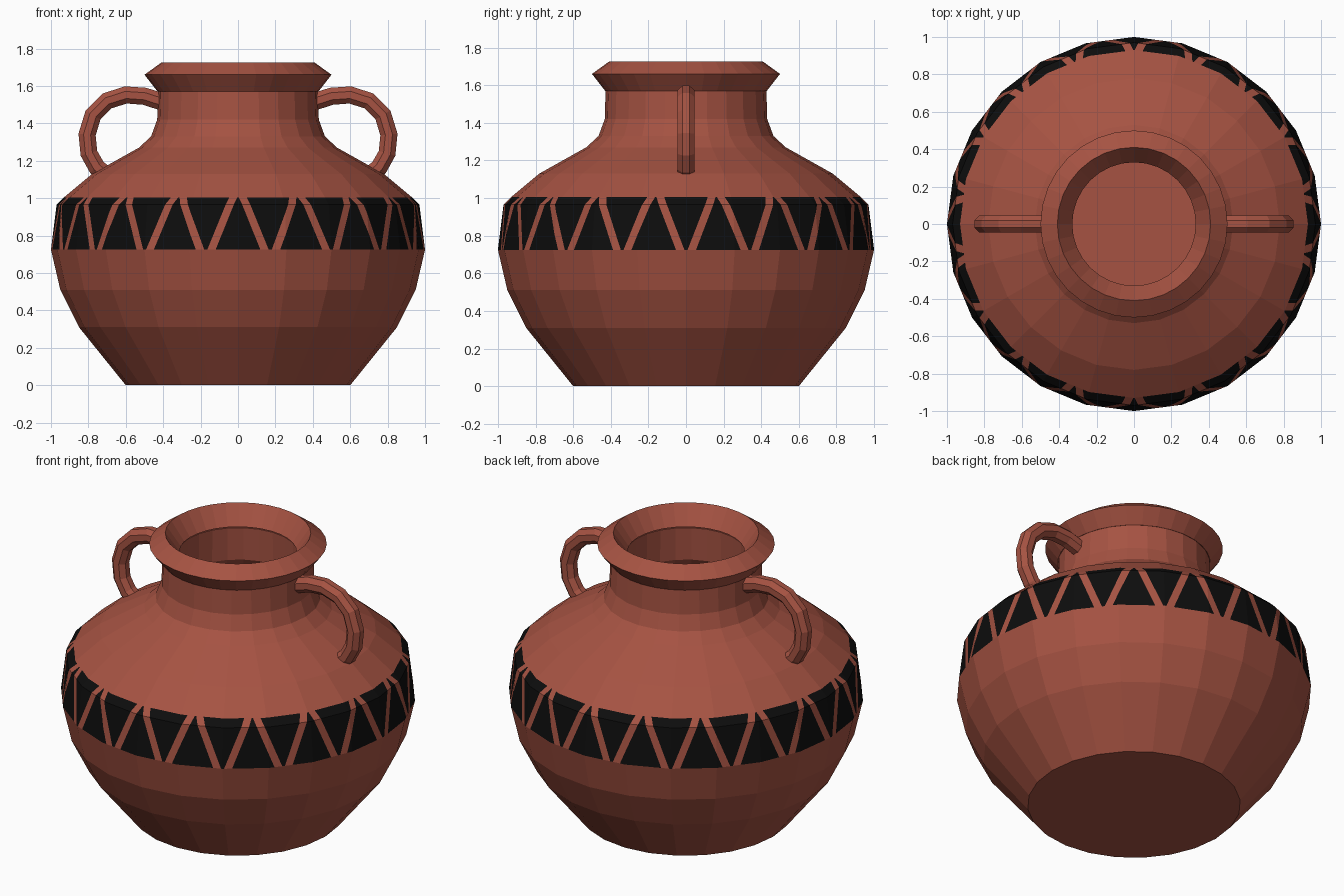
import bpy, bmesh, math
from mathutils import Vector

if "Cube" in bpy.data.objects:
    bpy.data.objects.remove(bpy.data.objects["Cube"])


def material(name, rgb):
    m = bpy.data.materials.new(name)
    m.diffuse_color = (*rgb, 1)
    m.use_nodes = True
    m.node_tree.nodes["Principled BSDF"].inputs["Base Color"].default_value = m.diffuse_color
    return m


clay = material("terracotta", (0.38, 0.086, 0.055))
black = material("black_paint", (0.004, 0.004, 0.004))


def make_object(name, bm, mats):
    bmesh.ops.recalc_face_normals(bm, faces=bm.faces)
    me = bpy.data.meshes.new(name)
    bm.to_mesh(me)
    bm.free()
    for m in mats:
        me.materials.append(m)
    ob = bpy.data.objects.new(name, me)
    bpy.context.collection.objects.link(ob)
    return ob


def lathe(profile, sides, closed=False):
    """Spin (radius, height) points round z; open profiles get end caps."""
    bm = bmesh.new()
    rings = [[bm.verts.new((r * math.cos(2 * math.pi * i / sides),
                            r * math.sin(2 * math.pi * i / sides), z))
              for i in range(sides)] for r, z in profile]
    pairs = list(zip(rings, rings[1:]))
    if closed:
        pairs.append((rings[-1], rings[0]))
    else:
        bm.faces.new(rings[0])
        bm.faces.new(rings[-1])
    for a, b in pairs:
        for i in range(sides):
            j = (i + 1) % sides
            bm.faces.new((a[i], a[j], b[j], b[i]))
    return bm


# Hollow body: outer wall up, inner wall down to the floor
Z0, Z1 = 0.725, 1.005
body = lathe([(0.60, 0), (0.85, 0.31), (0.95, 0.51), (1.0, Z0), (0.97, 0.965),
              (0.93, Z1), (0.78, 1.13), (0.53, 1.27), (0.465, 1.33),
              (0.432, 1.42), (0.427, 1.59), (0.34, 1.60), (0.345, 1.40),
              (0.44, 1.25), (0.70, 1.07), (0.87, 0.90), (0.90, 0.72),
              (0.75, 0.31), (0.52, 0.10)], 24)

# Painted band: 18 upright and 18 inverted triangles cut into the wall
WIDE, TIP, PERIOD = 6.9, 0.5, 20


def in_band(f):
    c = f.calc_center_median()
    return Z0 < c.z < Z1 and math.hypot(c.x, c.y) > 0.905


def on_circle(deg, z):
    a = math.radians(deg)
    return Vector((math.cos(a), math.sin(a), z))


def cut(deg0, deg1):
    """Slice the band from deg0 at its foot to deg1 at its top."""
    p, q = on_circle(deg0, Z0), on_circle(deg1, Z1)
    mid = on_circle((deg0 + deg1) / 2, 0)
    faces = []
    for f in body.faces:
        c = f.calc_center_median()
        c.z = 0
        if in_band(f) and c.angle(mid) < math.radians(20):
            faces.append(f)
    geom = set(faces)
    for f in faces:
        geom.update(f.verts)
        geom.update(f.edges)
    bmesh.ops.bisect_plane(body, geom=list(geom), dist=1e-5, plane_co=p,
                           plane_no=(q - p).cross(mid).normalized())


for k in range(18):
    up, down = PERIOD * k + 10, PERIOD * k
    for s in (-1, 1):
        cut(up + s * WIDE, up + s * TIP)
        cut(down + s * TIP, down + s * WIDE)

for f in body.faces:
    if in_band(f):
        c = f.calc_center_median()
        t = (c.z - Z0) / (Z1 - Z0)
        a = math.degrees(math.atan2(c.y, c.x)) % PERIOD
        from_up, from_down = abs(a - 10), min(a, PERIOD - a)
        if (from_up < WIDE + (TIP - WIDE) * t
                or from_down < TIP + (WIDE - TIP) * t):
            f.material_index = 1
make_object("pot_body", body, [clay, black])

# Flared rim
make_object("rim", lathe([(0.43, 1.57), (0.50, 1.66), (0.41, 1.725),
                          (0.33, 1.61)], 32, closed=True), [clay])

# Two loop handles, octagonal tubes
PATH = [(0.39, 1.51), (0.50, 1.545), (0.60, 1.552), (0.70, 1.52),
        (0.775, 1.445), (0.807, 1.34), (0.797, 1.24), (0.755, 1.165),
        (0.70, 1.12)]


def handle(name, side):
    bm = bmesh.new()
    pts = [Vector((x * side, 0, z)) for x, z in PATH]
    rings = []
    for i, p in enumerate(pts):
        d = (pts[min(i + 1, len(pts) - 1)] - pts[max(i - 1, 0)]).normalized()
        across = Vector((0, 1, 0))
        out = d.cross(across)
        rings.append([bm.verts.new(p + 0.05 * (
            math.cos(a) * across + math.sin(a) * out))
            for a in [math.radians(22.5 + 45 * n) for n in range(8)]])
    for a, b in zip(rings, rings[1:]):
        for n in range(8):
            m = (n + 1) % 8
            bm.faces.new((a[n], a[m], b[m], b[n]))
    bm.faces.new(rings[0])
    bm.faces.new(rings[-1])
    make_object(name, bm, [clay])


handle("left_handle", -1)
handle("right_handle", 1)
